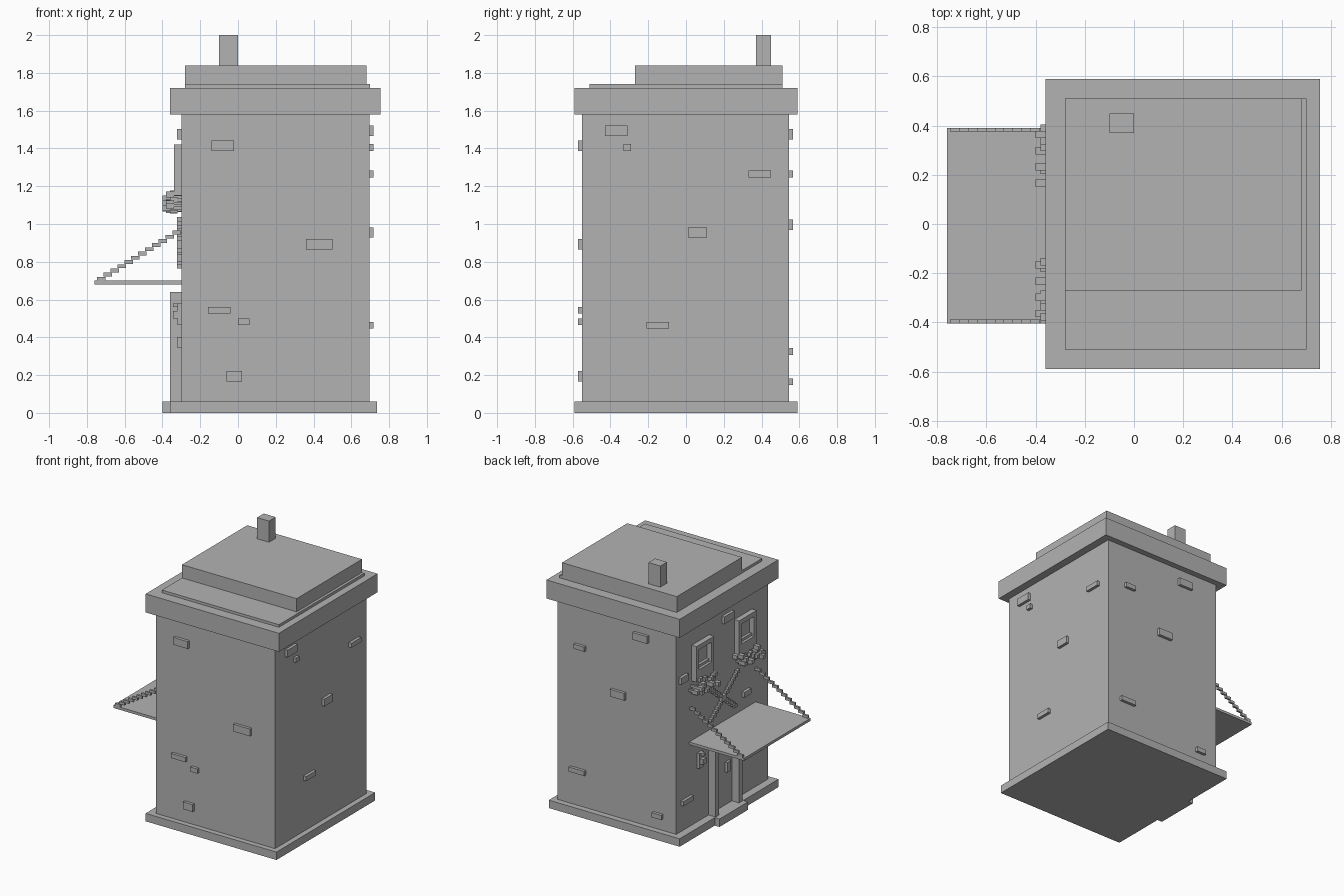
import bpy
import random

random.seed(4)

cube = bpy.data.objects.get("Cube")
if cube:
    bpy.data.objects.remove(cube, do_unlink=True)

stone = bpy.data.materials.new("stone_grey")
stone.use_nodes = True
stone.diffuse_color = (0.45, 0.45, 0.45, 1)
stone.node_tree.nodes["Principled BSDF"].inputs["Base Color"].default_value = (0.45, 0.45, 0.45, 1)

QUADS = ((0, 1, 3, 2), (4, 6, 7, 5), (0, 4, 5, 1),
         (2, 3, 7, 6), (0, 2, 6, 4), (1, 5, 7, 3))


def boxes(name, spans):
    """One object made of boxes, each given as x, y and z ranges."""
    verts, faces = [], []
    for xs, ys, zs in spans:
        start = len(verts)
        verts += [(x, y, z) for x in sorted(xs) for y in sorted(ys) for z in sorted(zs)]
        faces += [[start + i for i in quad] for quad in QUADS]
    mesh = bpy.data.meshes.new(name)
    mesh.from_pydata(verts, [], faces)
    mesh.materials.append(stone)
    obj = bpy.data.objects.new(name, mesh)
    bpy.context.collection.objects.link(obj)
    return obj


def around(c, size):
    return (c - size / 2, c + size / 2)


# Building body, base and stepped roof
LEFT, RIGHT, FRONT, BACK = -0.30, 0.695, -0.55, 0.545
boxes("walls", [((LEFT, RIGHT), (FRONT, BACK), (0.06, 1.58))])
boxes("base", [((-0.36, 0.735), (-0.59, 0.59), (0, 0.06))])
boxes("doorstep", [((-0.40, -0.36), (-0.17, 0.17), (0, 0.06))])
boxes("eave", [((-0.36, 0.755), (-0.59, 0.59), (1.58, 1.72))])
boxes("roof_slab", [((-0.28, 0.70), (-0.51, 0.51), (1.72, 1.74))])
boxes("roof_block", [((-0.28, 0.68), (-0.27, 0.51), (1.74, 1.84))])
boxes("chimney", [((-0.10, 0), (0.37, 0.45), (1.84, 2.0))])

# Raised bricks: centre along the wall, centre height, width, height
OUT = 0.022
bricks = {
    "front": [(-0.08, 1.415, 0.12, 0.055), (0.43, 0.893, 0.14, 0.055), (-0.1, 0.543, 0.12, 0.035),
              (0.03, 0.483, 0.06, 0.035), (-0.02, 0.193, 0.08, 0.055)],
    "back": [(-0.01, 1.475, 0.12, 0.055), (0.5, 1.265, 0.09, 0.035), (0.18, 0.995, 0.12, 0.055),
             (0.52, 0.325, 0.13, 0.035), (-0.15, 0.165, 0.08, 0.035)],
    "right": [(-0.37, 1.493, 0.12, 0.055), (-0.31, 1.405, 0.04, 0.035), (0.39, 1.265, 0.12, 0.035),
              (0.06, 0.955, 0.1, 0.055), (-0.15, 0.463, 0.12, 0.035)],
    "left": [(-0.06, 1.475, 0.12, 0.055), (0.47, 1.21, 0.09, 0.05), (-0.28, 0.82, 0.08, 0.04),
             (0.43, 0.275, 0.12, 0.035), (-0.35, 0.375, 0.08, 0.055)],
}
depth = {"front": (FRONT - OUT, FRONT), "back": (BACK, BACK + OUT),
         "right": (RIGHT, RIGHT + OUT), "left": (LEFT - OUT, LEFT)}
for side, rows in bricks.items():
    spans = []
    for c, z, w, h in rows:
        along, up = around(c, w), around(z, h)
        if side in ("front", "back"):
            spans.append((along, depth[side], up))
        else:
            spans.append((depth[side], along, up))
    boxes(side + "_bricks", spans)

# Doorway and awning
boxes("door_frame", [((-0.36, LEFT), around(s * 0.14, 0.04), (0.06, 0.58)) for s in (-1, 1)]
      + [((-0.36, LEFT), (-0.16, 0.16), (0.58, 0.64))])
boxes("door_handle", [((-0.32, LEFT), around(-0.06, 0.045), (0.31, 0.385))])
boxes("awning", [((-0.76, LEFT), (-0.405, 0.39), (0.68, 0.70))])

for s, side in ((1, "back"), (-1, "front")):
    # Window frame with an open middle
    x = (-0.34, LEFT)
    boxes(side + "_window_frame", [
        (x, around(s * 0.345, 0.03), (1.15, 1.42)),
        (x, around(s * 0.165, 0.03), (1.15, 1.42)),
        (x, around(s * 0.255, 0.15), (1.385, 1.42)),
        (x, around(s * 0.255, 0.15), (1.15, 1.235)),
        ((-0.32, LEFT), around(s * 0.255, 0.15), (1.235, 1.255))])

    # Chain from the wall to the awning's outer edge
    links, count = [], 12
    for i in range(count):
        t = i / (count - 1)
        links.append((around(-0.725 + 0.40 * t, 0.045), around(s * 0.39 - 0.007, 0.016),
                      around(0.71 + 0.245 * t, 0.02)))
    boxes(side + "_chain", links)

    # Plants below the window
    leaves = []
    for i in range(20):
        y = s * (0.14 + 0.25 * i / 19)
        z = random.uniform(1.065, 1.165)
        out = -0.40 if i % 5 == 2 else random.choice((-0.34, -0.36, -0.38))
        leaves.append(((out, out + 0.04), around(y, 0.03), around(z, 0.03)))
        leaves.append(((out + 0.04, LEFT), around(y, 0.016), around(z, 0.016)))
    boxes(side + "_window_plants", leaves)

    # Wall lantern
    y = s * 0.27
    boxes(side + "_lantern", [
        ((-0.32, LEFT), around(y, 0.05), (0.465, 0.58)),
        ((-0.345, -0.32), around(y, 0.02), (0.56, 0.58)),
        ((-0.345, -0.32), around(y, 0.04), (0.50, 0.54))])

    # Stepped diagonal bar of the crossed wall ornament
    steps = []
    for i in range(13):
        t = i / 12
        steps.append(((-0.322, LEFT), around(s * (0.17 - 0.31 * t), 0.034),
                      around(1.025 - 0.25 * t, 0.022)))
    boxes(side + "_crossed_bar", steps)
